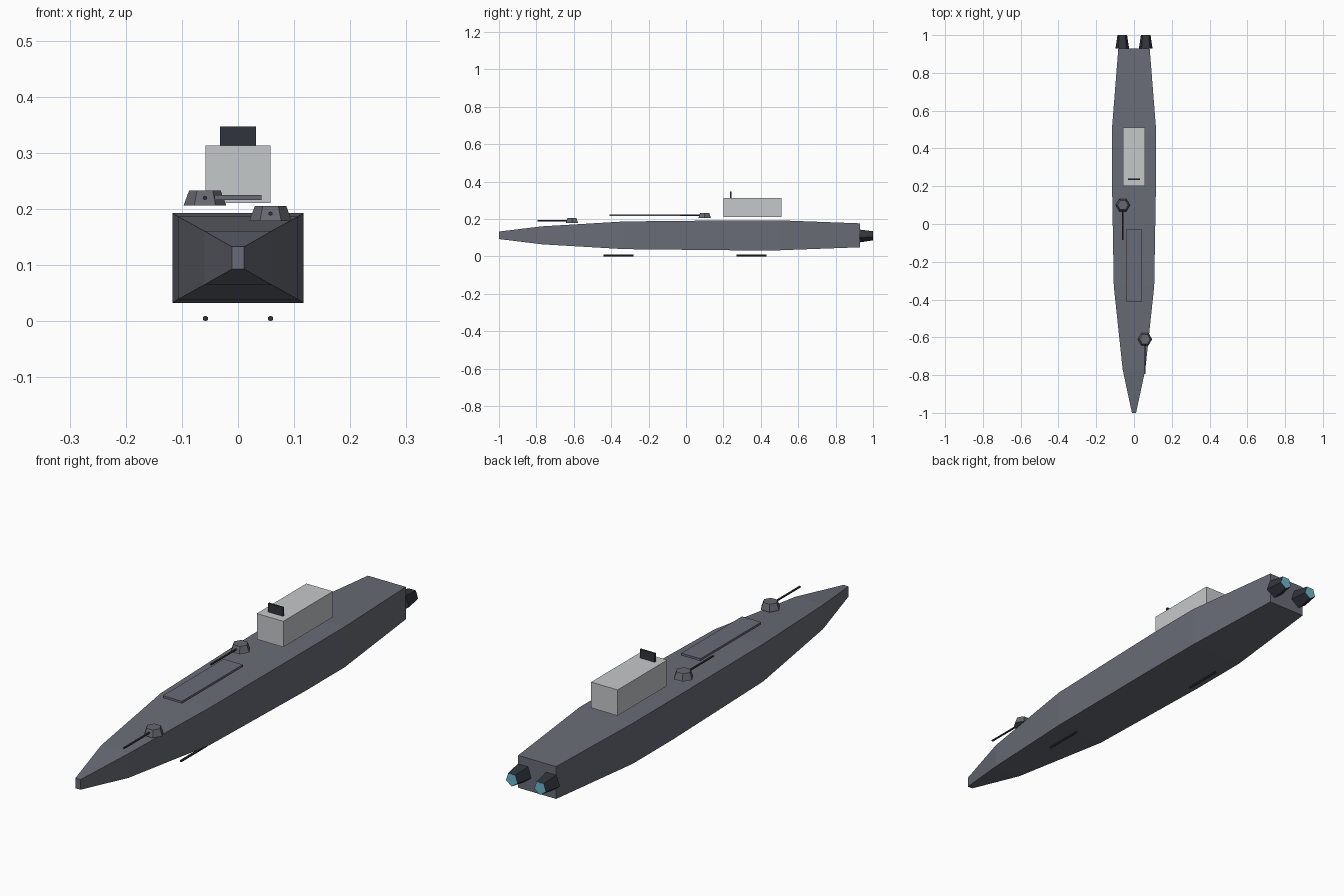
import bpy
import bmesh
from math import radians
from mathutils import Matrix, Vector

cube = bpy.data.objects.get("Cube")
if cube:
    bpy.data.objects.remove(cube, do_unlink=True)


def material(name, rgb):
    m = bpy.data.materials.new(name)
    m.use_nodes = True
    color = (*rgb, 1.0)
    m.diffuse_color = color
    m.node_tree.nodes["Principled BSDF"].inputs["Base Color"].default_value = color
    return m


HULL = material("hull grey", (0.14, 0.15, 0.18))
TURRET = material("turret grey", (0.13, 0.14, 0.16))
PALE = material("pale grey", (0.56, 0.58, 0.59))
DARK = material("dark gunmetal", (0.03, 0.036, 0.045))
GLOW = material("engine blue", (0.15, 0.48, 0.62))


def finish(name, bm, *mats):
    bmesh.ops.recalc_face_normals(bm, faces=bm.faces)
    mesh = bpy.data.meshes.new(name)
    bm.to_mesh(mesh)
    bm.free()
    for m in mats:
        mesh.materials.append(m)
    obj = bpy.data.objects.new(name, mesh)
    bpy.context.collection.objects.link(obj)
    return obj


def box(name, center, size, mat):
    bm = bmesh.new()
    place = Matrix.Translation(center) @ Matrix.Diagonal((*size, 1))
    bmesh.ops.create_cube(bm, size=1, matrix=place)
    return finish(name, bm, mat)


def frustum(name, center, r1, r2, depth, sides, rotation, *mats):
    bm = bmesh.new()
    bmesh.ops.create_cone(bm, cap_ends=True, segments=sides, radius1=r1, radius2=r2,
                          depth=depth, matrix=Matrix.Translation(center) @ rotation)
    if len(mats) > 1:  # glowing rear cap
        for f in bm.faces:
            f.normal_update()
        max(bm.faces, key=lambda f: f.calc_center_median().y).material_index = 1
    return finish(name, bm, *mats)


ALONG_Y = Matrix.Rotation(radians(-90), 4, "X")


def rod(name, x, y0, y1, z, radius=0.004):
    return frustum(name, (x, (y0 + y1) / 2, z), radius, radius, y1 - y0, 6, ALONG_Y, DARK)


# Hull: rectangular sections (y, half width, half height) bridged bow to stern
MID = 0.113
sections = [(-1, 0.011, 0.02), (-0.77, 0.06, 0.048), (-0.33, 0.107, 0.074),
            (0.25, 0.117, 0.08), (0.5, 0.117, 0.08), (0.93, 0.083, 0.064)]
bm = bmesh.new()
rings = [[bm.verts.new((sx * w, y, MID + sz * h))
          for sx, sz in ((-1, -1), (1, -1), (1, 1), (-1, 1))] for y, w, h in sections]
for a, b in zip(rings, rings[1:]):
    for i in range(4):
        j = (i + 1) % 4
        bm.faces.new((a[i], a[j], b[j], b[i]))
bm.faces.new(rings[0])
bm.faces.new(rings[-1])
finish("hull", bm, HULL)

# Superstructure, sensor and deck panel
box("bridge", (0, 0.355, 0.262), (0.116, 0.31, 0.102), PALE)
box("sensor_panel", (0, 0.238, 0.33), (0.065, 0.008, 0.034), DARK)
box("deck_panel", (0, -0.22, 0.221), (0.084, 0.38, 0.009), HULL)

# Turrets with forward barrels
POINT_SIDEWAYS = Matrix.Rotation(radians(90), 4, "Z")
for label, x, y, z in (("front", 0.058, -0.61, 0.192), ("rear", -0.059, 0.1, 0.22)):
    base = frustum(label + "_turret", (x, y, z), 0.038, 0.028, 0.027, 6, Matrix(), TURRET)
    # keep two opposite corners on the x axis
    widest = max(abs(v.co.x - x) for v in base.data.vertices)
    if widest < 0.036:
        pivot = Matrix.Translation((x, y, z))
        base.data.transform(pivot @ POINT_SIDEWAYS @ pivot.inverted())
    rod(label + "_barrel", x, y - 0.185, y, z)

# Engines with glowing ends
for label, x in (("left", 0.062), ("right", -0.062)):
    frustum(label + "_engine", (x, 0.964, MID), 0.038, 0.027, 0.072, 5, ALONG_Y, DARK, GLOW)

# Rods slung below the keel
rod("front_keel_rod", 0.058, -0.44, -0.28, 0.005, 0.005)
rod("rear_keel_rod", -0.058, 0.27, 0.43, 0.005, 0.005)
